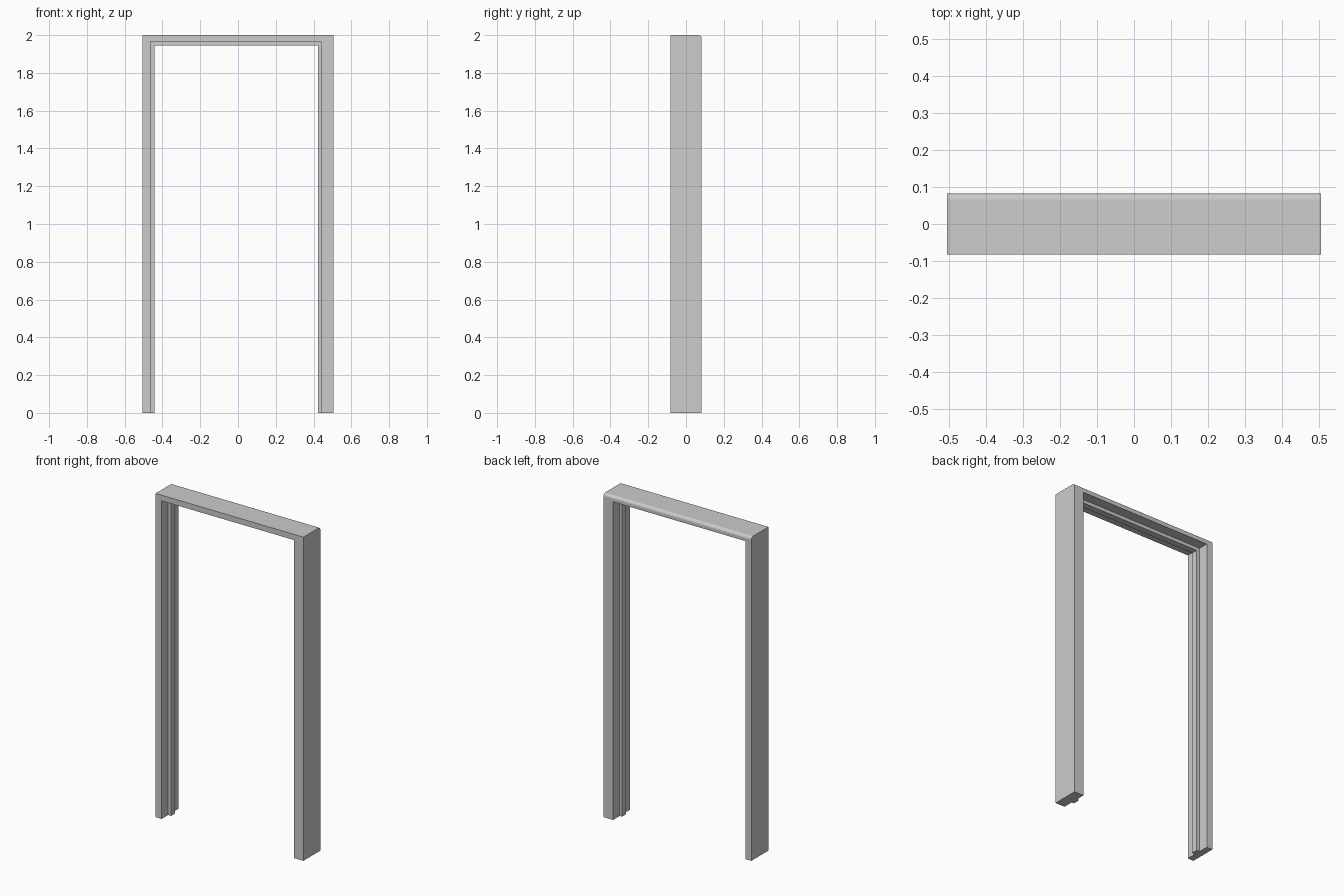
import bpy
import bmesh

cube = bpy.data.objects.get("Cube")
if cube:
    bpy.data.objects.remove(cube, do_unlink=True)

# Overall size of the frame
HALF_WIDTH, HALF_DEPTH, HEIGHT = 0.505, 0.083, 2.0
ROUNDING = 0.018

# Inner opening of the jambs and of the raised stop: left x, right x, top z
JAMB_OPENING = (-0.464, 0.440, 1.965)
STOP_OPENING = (-0.443, 0.424, 1.944)
STOP_HALF_DEPTH = 0.02

grey = bpy.data.materials.new("light grey")
grey.use_nodes = True
colour = (0.604, 0.604, 0.604, 1)
grey.diffuse_color = colour
grey.node_tree.nodes["Principled BSDF"].inputs["Base Color"].default_value = colour


def arch(name, outer, inner, half_depth, round_back=0):
    """Extrude an arch between two openings; optionally round its top back edge."""
    (a, b, top), (c, d, under) = outer, inner
    outline = [(a, 0), (a, top), (b, top), (b, 0),
               (d, 0), (d, under), (c, under), (c, 0)]
    bm = bmesh.new()
    face = bm.faces.new([bm.verts.new((x, -half_depth, z)) for x, z in outline])
    swept = bmesh.ops.extrude_face_region(bm, geom=[face])["geom"]
    moved = [v for v in swept if isinstance(v, bmesh.types.BMVert)]
    bmesh.ops.translate(bm, verts=moved, vec=(0, 2 * half_depth, 0))
    bmesh.ops.recalc_face_normals(bm, faces=bm.faces)
    if round_back:
        edges = [e for e in bm.edges
                 if all(v.co.y > 0 and v.co.z > top - 0.001 for v in e.verts)]
        bmesh.ops.bevel(bm, geom=edges, offset=round_back, segments=8,
                        profile=0.5, affect='EDGES')
    mesh = bpy.data.meshes.new(name)
    bm.to_mesh(mesh)
    bm.free()
    mesh.materials.append(grey)
    obj = bpy.data.objects.new(name, mesh)
    bpy.context.collection.objects.link(obj)
    # Smooth only the rounded strip, keeping the flat boards flat
    for p in mesh.polygons:
        p.use_smooth = max(abs(n) for n in p.normal) < 0.999
    return obj


# Jambs and head, with a rounded top edge at the back
arch("door_frame", (-HALF_WIDTH, HALF_WIDTH, HEIGHT), JAMB_OPENING,
     HALF_DEPTH, ROUNDING)

# Raised stop running round the middle of the opening
arch("door_stop", JAMB_OPENING, STOP_OPENING, STOP_HALF_DEPTH)
